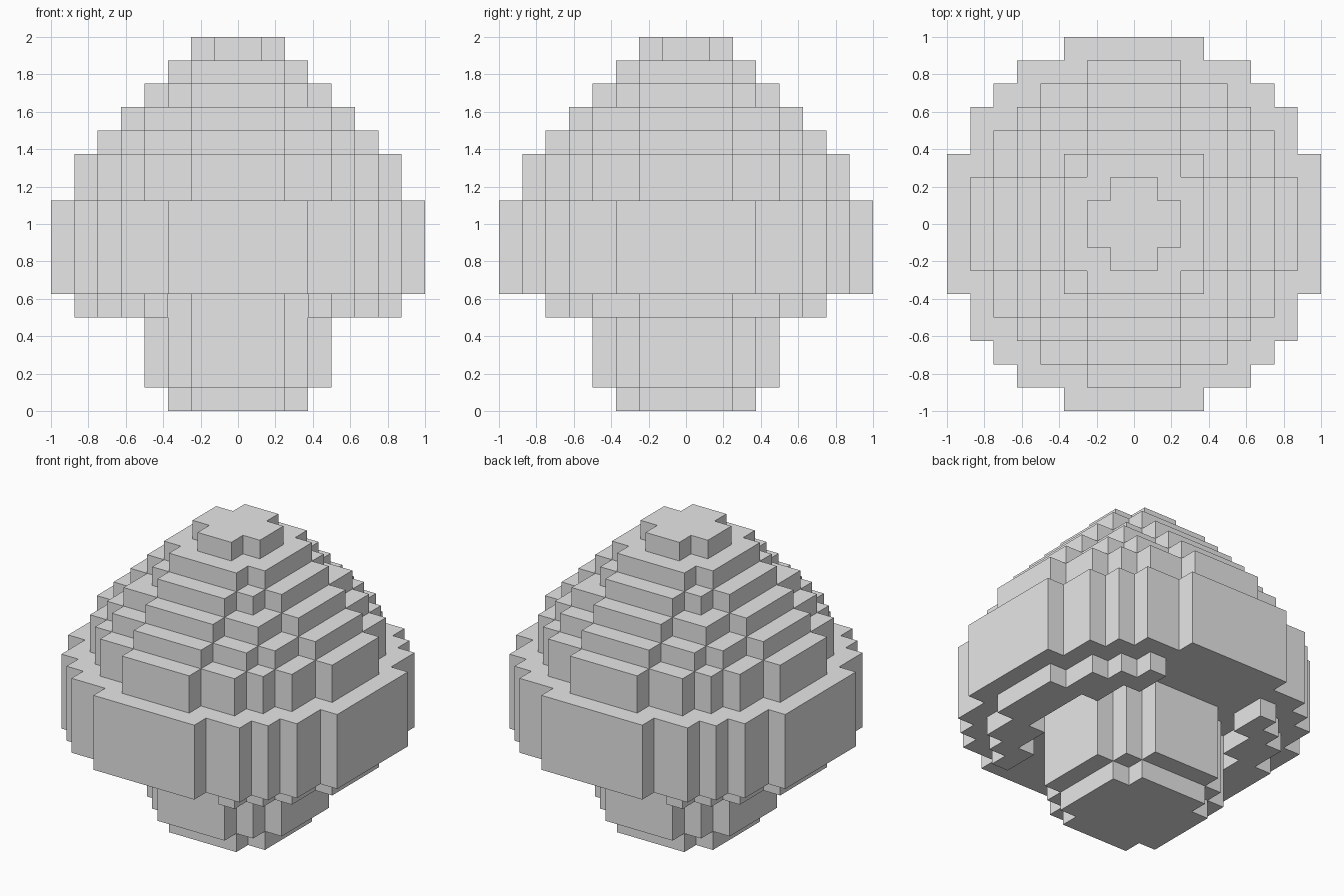
import bpy
import bmesh

UNIT = 0.125  # edge length of one block

cube = bpy.data.objects.get("Cube")
if cube:
    bpy.data.objects.remove(cube, do_unlink=True)

grey = bpy.data.materials.new("plain_grey")
grey.use_nodes = True
colour = (0.8, 0.8, 0.8, 1)
grey.diffuse_color = colour
for node in grey.node_tree.nodes:
    if node.type == 'BSDF_PRINCIPLED':
        node.inputs["Base Color"].default_value = colour


def stepped_disc(steps):
    """Blocky round outline from its corners in one quarter, turned four times."""
    quarter = []
    for i, (x, y) in enumerate(steps):
        quarter.append((x, y))
        if i + 1 < len(steps):
            quarter.append((steps[i + 1][0], y))
    loop = []
    for _ in range(4):
        loop += quarter
        quarter = [(-y, x) for x, y in quarter]
    return loop


def slab(name, outline, bottom, top):
    """Extrude an outline, in block units, between two heights."""
    bm = bmesh.new()
    verts = [bm.verts.new((x * UNIT, y * UNIT, bottom * UNIT)) for x, y in outline]
    face = bm.faces.new(verts)
    up = bmesh.ops.extrude_face_region(bm, geom=[face], use_keep_orig=True)["geom"]
    lifted = [v for v in up if isinstance(v, bmesh.types.BMVert)]
    bmesh.ops.translate(bm, verts=lifted, vec=(0, 0, (top - bottom) * UNIT))
    bmesh.ops.recalc_face_normals(bm, faces=bm.faces)
    mesh = bpy.data.meshes.new(name)
    bm.to_mesh(mesh)
    bm.free()
    mesh.materials.append(grey)
    obj = bpy.data.objects.new(name, mesh)
    bpy.context.collection.objects.link(obj)
    return obj


# Stem and stepped cap: name, quarter corners, bottom, top
tiers = [
    ("stem_foot", [(3, 2), (2, 3)], 0, 1),
    ("stem", [(4, 2), (3, 3), (2, 4)], 1, 5),
    ("cap_brim", [(8, 3), (7, 5), (6, 6), (5, 7), (3, 8)], 5, 9),
    ("cap_shoulder", [(7, 2), (6, 4), (5, 5), (4, 6), (2, 7)], 9, 11),
    ("cap_lower_tier", [(6, 2), (5, 4), (4, 5), (2, 6)], 11, 12),
    ("cap_middle_tier", [(5, 2), (4, 4), (2, 5)], 12, 13),
    ("cap_upper_tier", [(4, 2), (3, 3), (2, 4)], 13, 14),
    ("cap_crown", [(3, 2), (2, 3)], 14, 15),
    ("cap_tip", [(2, 1), (1, 2)], 15, 16),
]
for name, steps, bottom, top in tiers:
    slab(name, stepped_disc(steps), bottom, top)

# Hanging lip under the brim, one curved piece on each side
outer = [(3, 6), (4, 6), (4, 5), (5, 5), (5, 4), (6, 4), (6, 2), (7, 2)]
inner = [(3, 4), (4, 4), (4, 2), (5, 2)]


def flip(points):
    return [(x, -y) for x, y in reversed(points)]


lip = outer + flip(outer) + [(x, -y) for x, y in inner] + inner[::-1]
for name, side in (("left_lip", 1), ("right_lip", -1)):
    slab(name, [(x * side, y) for x, y in lip], 4, 5)
